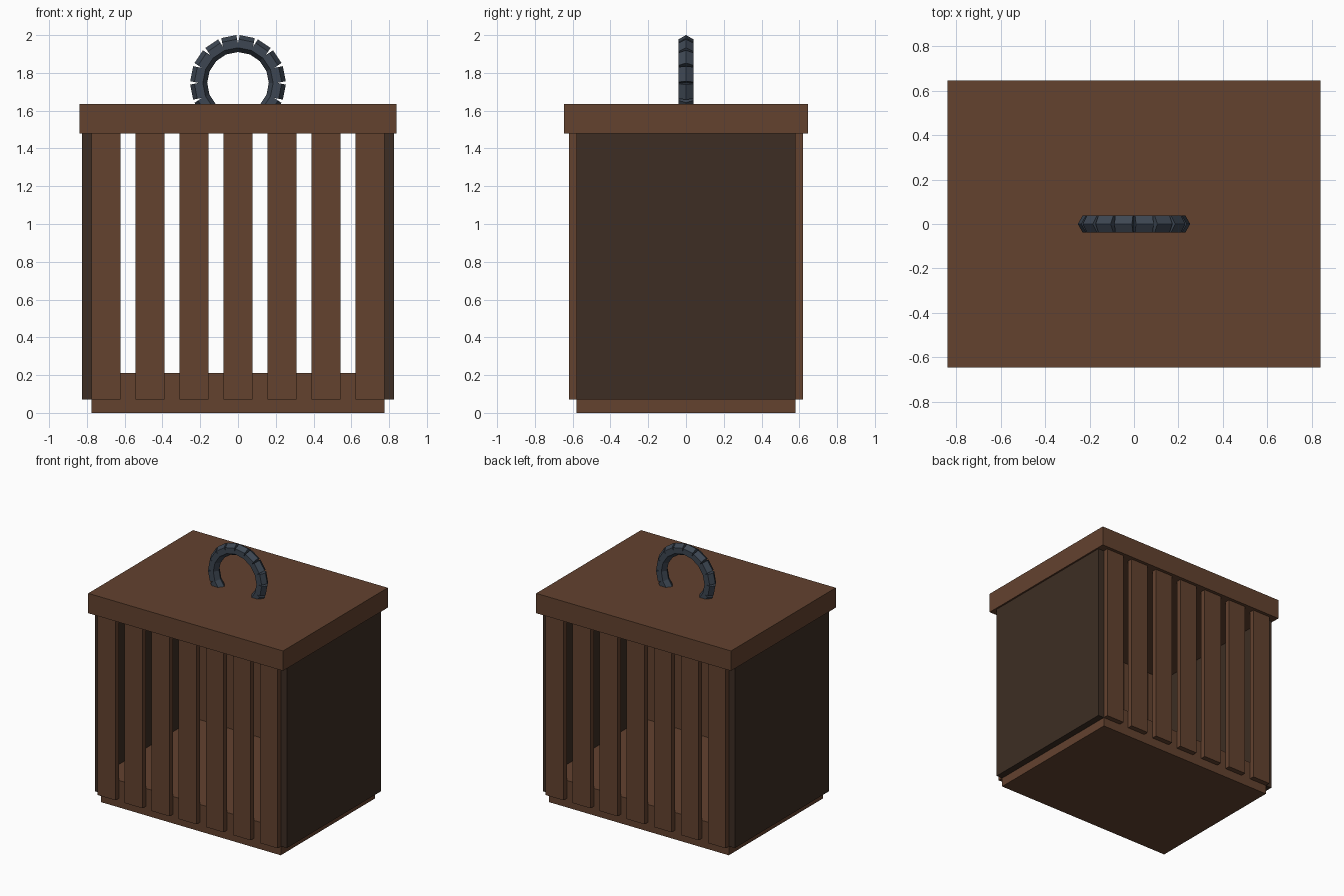
import bpy
from math import radians, sin, cos

cube = bpy.data.objects.get("Cube")
if cube:
    bpy.data.objects.remove(cube, do_unlink=True)


def material(name, color):
    mat = bpy.data.materials.new(name)
    mat.use_nodes = True
    mat.diffuse_color = (*color, 1)
    bsdf = next(n for n in mat.node_tree.nodes if n.type == 'BSDF_PRINCIPLED')
    bsdf.inputs["Base Color"].default_value = (*color, 1)
    return mat


brown = material("brown_wood", (0.125, 0.054, 0.028))
dark = material("dark_wood", (0.047, 0.027, 0.017))
iron = material("blue_grey_iron", (0.047, 0.062, 0.085))


def finish(name, mat):
    obj = bpy.context.object
    obj.name = name
    obj.data.materials.append(mat)
    return obj


def box(name, x, y, z, mat):
    """Box from (min, max) ranges on each axis."""
    ranges = (x, y, z)
    bpy.ops.mesh.primitive_cube_add(size=1, location=[(a + b) / 2 for a, b in ranges])
    obj = finish(name, mat)
    obj.scale = [b - a for a, b in ranges]
    bpy.ops.object.transform_apply(location=False, rotation=False, scale=True)
    return obj


# Body: base tray and overhanging lid
box("base", (-0.775, 0.775), (-0.58, 0.58), (0, 0.21), brown)
box("lid", (-0.84, 0.84), (-0.645, 0.645), (1.48, 1.635), brown)

# Solid side panels
box("left_panel", (0.775, 0.827), (-0.58, 0.58), (0.07, 1.48), dark)
box("right_panel", (-0.827, -0.775), (-0.58, 0.58), (0.07, 1.48), dark)

# Vertical slats on front and back
SLATS = 7
for i in range(SLATS):
    x = (i - SLATS // 2) * 0.233
    span = (x - 0.077, x + 0.077)
    box(f"front_slat_{i + 1}", span, (-0.62, -0.58), (0.07, 1.48), brown)
    box(f"back_slat_{i + 1}", span, (0.58, 0.62), (0.07, 1.48), brown)

# Ring handle: straight hexagonal bars around a circle, partly sunk in the lid
LINKS = 16
RADIUS, CENTRE_Z = 0.205, 1.747
for i in range(LINKS):
    a = radians((i + 0.5) * 360 / LINKS)
    bpy.ops.mesh.primitive_cylinder_add(
        vertices=6, radius=0.045, depth=0.081,
        location=(RADIUS * cos(a), 0, CENTRE_Z + RADIUS * sin(a)))
    bar = finish(f"handle_link_{i + 1}", iron)
    # Turn a corner of the hexagon to point outward
    bar.rotation_euler = (0, -a, 0)
    for v in bar.data.vertices:
        v.co.x, v.co.y = v.co.y, -v.co.x
